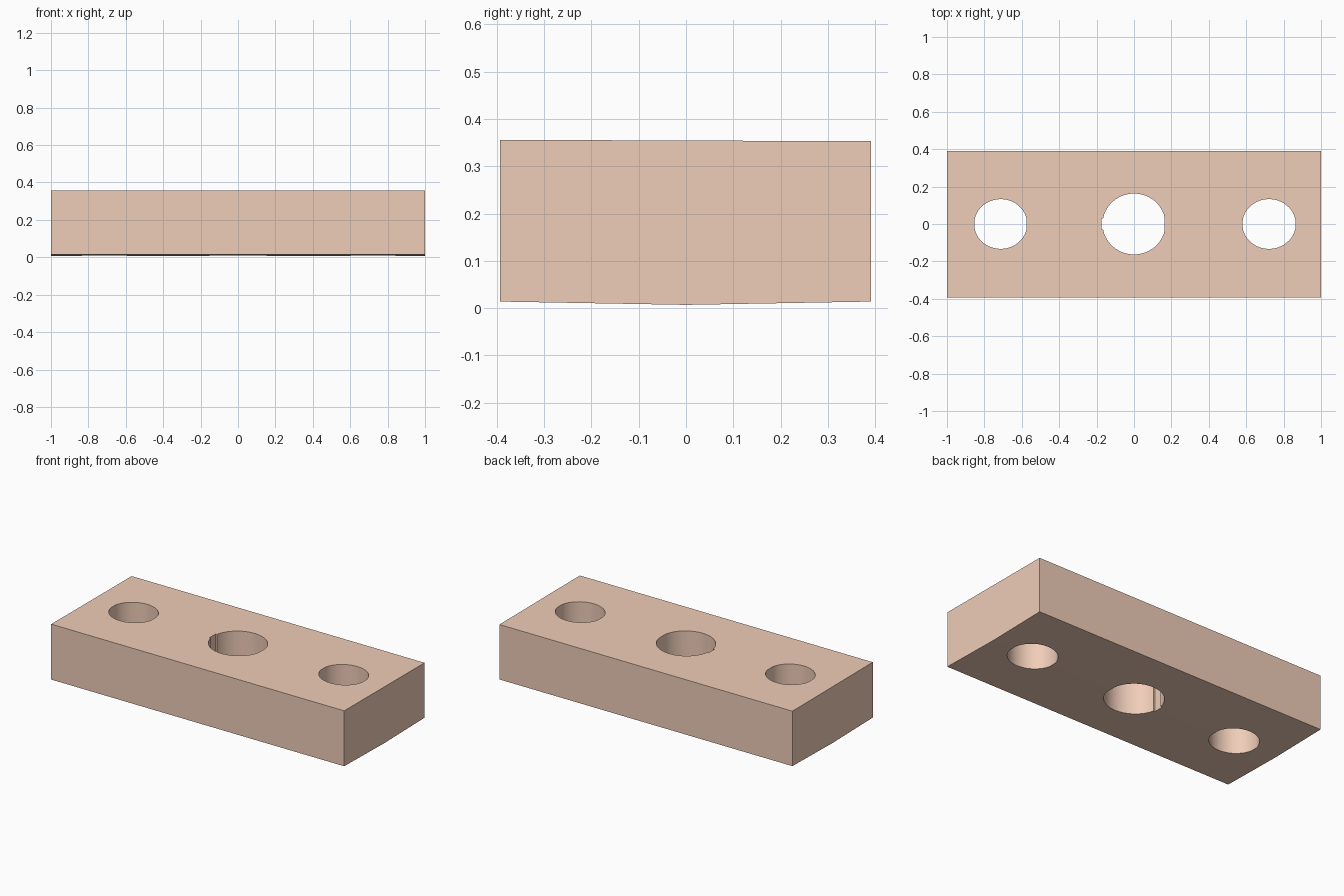
import bpy, bmesh, math

if "Cube" in bpy.data.objects:
    bpy.data.objects.remove(bpy.data.objects["Cube"])


def prism(name, points, to3d, depth):
    """Extrude a closed 2D profile along a depth vector."""
    bm = bmesh.new()
    face = bm.faces.new([bm.verts.new(to3d(a, b)) for a, b in points])
    ext = bmesh.ops.extrude_face_region(bm, geom=[face])
    verts = [g for g in ext["geom"] if isinstance(g, bmesh.types.BMVert)]
    bmesh.ops.translate(bm, verts=verts, vec=depth)
    bmesh.ops.recalc_face_normals(bm, faces=bm.faces)
    mesh = bpy.data.meshes.new(name)
    bm.to_mesh(mesh)
    bm.free()
    obj = bpy.data.objects.new(name, mesh)
    bpy.context.collection.objects.link(obj)
    return obj


def hole_profile(cx, rx, ry, left, right, n=48):
    """Ellipse whose ends are flattened at the left and right limits."""
    pts = []
    for i in range(n):
        a = 2 * math.pi * (i + 0.5) / n
        pts.append((min(max(cx + rx * math.cos(a), left), right), ry * math.sin(a)))
    return pts


# Bar: rectangular section with a very shallow ridge underneath
section = [(-0.393, 0.356), (-0.393, 0.014), (0, 0.007), (0.391, 0.014), (0.391, 0.353)]
bar = prism("drilled_bar", section, lambda y, z: (-1, y, z), (2, 0, 0))

# Through holes: two small ones and a larger middle one
holes = [
    ("left_hole_cutter", hole_profile(-0.713, 0.142, 0.133, -0.853, -0.574)),
    ("middle_hole_cutter", hole_profile(0.0, 0.168, 0.163, -0.168, 0.164)),
    ("right_hole_cutter", hole_profile(0.722, 0.143, 0.133, 0.581, 0.863)),
]
# Small keyway on the left of the middle hole
keyway = [(-0.174, -0.03), (0, -0.03), (0, 0.03), (-0.174, 0.03)]
cutters = holes + [("keyway_cutter", keyway)]

bpy.context.view_layer.objects.active = bar
bar.select_set(True)
for name, pts in cutters:
    cutter = prism(name, pts, lambda x, y: (x, y, -0.2), (0, 0, 0.8))
    cutter.hide_render = True
    mod = bar.modifiers.new(name, "BOOLEAN")
    mod.operation = "DIFFERENCE"
    mod.solver = "EXACT"
    mod.object = cutter
    bpy.ops.object.modifier_apply(modifier=mod.name)
    bpy.data.objects.remove(cutter)

# Smooth hole walls, crisp edges
bpy.ops.object.shade_smooth_by_angle(angle=math.radians(25))

mat = bpy.data.materials.new("copper_tan")
mat.diffuse_color = (0.87, 0.61, 0.48, 1)
mat.use_nodes = True
mat.node_tree.nodes["Principled BSDF"].inputs["Base Color"].default_value = mat.diffuse_color
bar.data.materials.clear()
bar.data.materials.append(mat)
